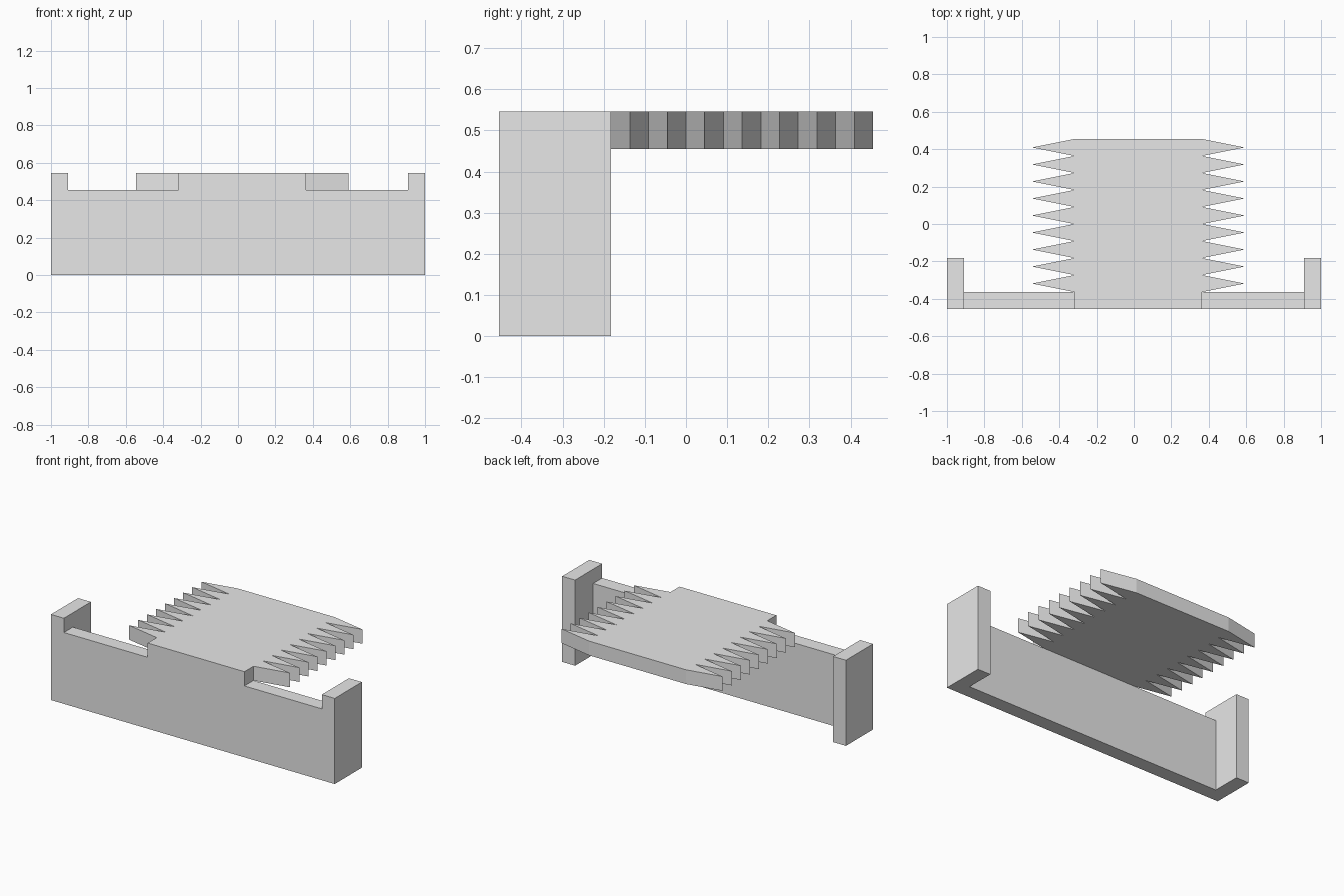
import bpy
import bmesh

cube = bpy.data.objects.get("Cube")
if cube:
    bpy.data.objects.remove(cube, do_unlink=True)

U = 1 / 11            # wall thickness, also the tooth pitch
HALF_DEPTH = 5 * U
TOP = 6 * U
TEETH = 9

grey = bpy.data.materials.new("plain grey")
grey.use_nodes = True
grey.diffuse_color = (0.8, 0.8, 0.8, 1)
grey.node_tree.nodes["Principled BSDF"].inputs["Base Color"].default_value = (0.8, 0.8, 0.8, 1)


def prism(name, outline, z0, z1):
    """Extrude a flat outline from z0 up to z1."""
    bm = bmesh.new()
    base = bm.faces.new([bm.verts.new((x, y, z0)) for x, y in outline])
    top = bmesh.ops.extrude_face_region(bm, geom=[base])["geom"]
    for v in top:
        if isinstance(v, bmesh.types.BMVert):
            v.co.z = z1
    bmesh.ops.recalc_face_normals(bm, faces=bm.faces)
    mesh = bpy.data.meshes.new(name)
    bm.to_mesh(mesh)
    bm.free()
    mesh.materials.append(grey)
    obj = bpy.data.objects.new(name, mesh)
    bpy.context.collection.objects.link(obj)
    return obj


def rect(x0, x1, y0, y1):
    return [(x0, y0), (x1, y0), (x1, y1), (x0, y1)]


def toothed_edge(root_x, tip_x):
    """Zigzag edge running from front to back."""
    start = -HALF_DEPTH + U
    points = [(root_x, -HALF_DEPTH), (root_x, start)]
    for i in range(TEETH):
        points.append((tip_x, start + (i + 0.5) * U))
        points.append((root_x, start + (i + 1) * U))
    return points


# Upright front wall between the two end flanges
prism("front_wall", rect(-1 + U, 1 - U, -HALF_DEPTH, -HALF_DEPTH + U), 0, TOP - U)

# Taller end flanges that turn back from the wall
for name, x in (("right_flange", -1), ("left_flange", 1 - U)):
    prism(name, rect(x, x + U, -HALF_DEPTH, -2 * U), 0, TOP)

# Horizontal plate with saw teeth on both sides, resting on the wall
right_edge = toothed_edge(-3.5 * U, -6 * U)
left_edge = toothed_edge(4 * U, 6.5 * U)
prism("toothed_plate", left_edge + right_edge[::-1], TOP - U, TOP)
